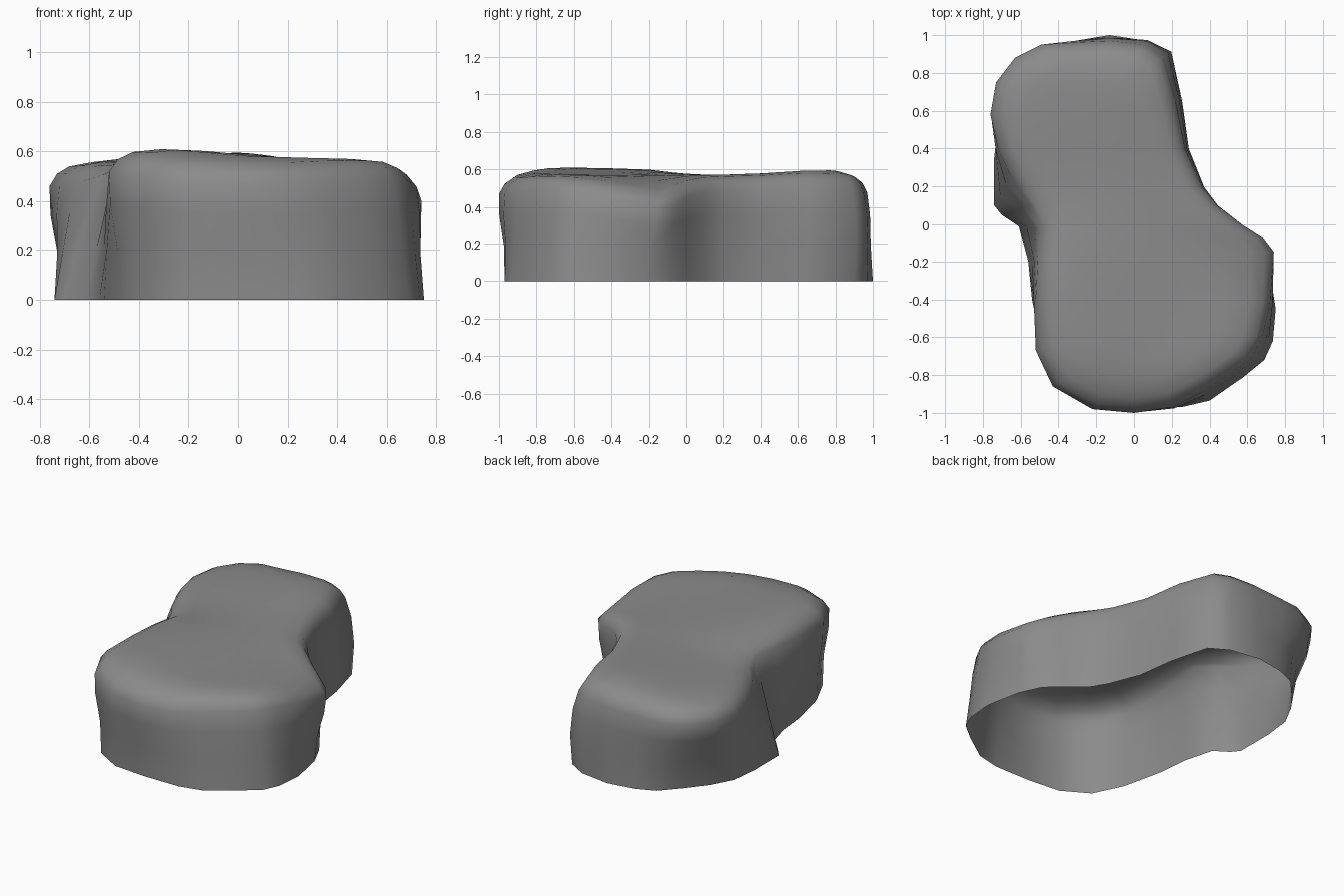
import bpy, bmesh, math
from mathutils import Vector

cube = bpy.data.objects.get("Cube")
if cube:
    bpy.data.objects.remove(cube)

# Paired outlines, counter-clockwise from the front: base x, y and shoulder x, y
OUTLINE = [
    (0, -.97, 0, -1), (.25, -.97, .2, -.97), (.4, -.935, .36, -.89),
    (.58, -.81, .5, -.8), (.69, -.72, .62, -.71), (.735, -.62, .68, -.6),
    (.75, -.45, .72, -.42), (.705, -.22, .74, -.15), (.64, -.08, .68, -.07),
    (.55, 0, .57, 0), (.43, .1, .44, .1), (.37, .2, .36, .2),
    (.29, .4, .27, .4), (.255, .65, .22, .65), (.19, .9, .15, .89),
    (.07, .97, .05, .95), (-.13, 1, -.13, .97), (-.31, .97, -.33, .96),
    (-.43, .92, -.49, .95), (-.54, .8, -.63, .88), (-.645, .67, -.73, .75),
    (-.72, .53, -.76, .58), (-.74, .35, -.72, .4), (-.74, .1, -.65, .25),
    (-.7, .05, -.55, .1), (-.61, -.01, -.49, -.02), (-.56, -.2, -.51, -.2),
    (-.54, -.4, -.52, -.4), (-.48, -.66, -.52, -.67), (-.39, -.85, -.43, -.86),
    (-.22, -.95, -.22, -.98),
]

# Humps and hollows of the top: centre x, y, radius, height
BUMPS = [
    (-.3, -.65, .4, .038), (-.35, -.2, .25, .018), (0, .72, .3, .025),
    (.75, -.15, .27, -.09), (-.42, .17, .2, -.02), (.1, -.5, .2, -.008),
]


def bump(x, y, cx, cy, radius):
    return math.exp(-((x - cx) ** 2 + (y - cy) ** 2) / radius ** 2)


def top_height(x, y):
    """Gently uneven top of the rock."""
    z = .57 + sum(h * bump(x, y, cx, cy, r) for cx, cy, r, h in BUMPS)
    z -= .15 * max(0, abs(y) - .8)
    if y > 0:
        z -= .1 * max(0, -x - .45)
    return z


def shoulder_height(x, y):
    """Top of the wall, higher and crisper in the waist on one side."""
    return top_height(x, y) - .08 + .04 * bump(x, y, -.52, 0, .22)


def spine(y):
    """Middle line that the top narrows towards."""
    y = max(-.5, min(.55, y))
    return Vector((.08 - .33 * (y + .5), y))


def wall_ring(blend, z_share, swell, corner_swell):
    ring = []
    for bx, by, sx, sy in OUTLINE:
        p = Vector((bx, by)).lerp(Vector((sx, sy)), blend)
        push = swell + corner_swell * bump(p.x, p.y, .2, .88, .22)
        p += (p - spine(p.y)).normalized() * push
        ring.append((p.x, p.y, z_share * shoulder_height(sx, sy)))
    return ring


def top_ring(inset, drop):
    ring = []
    for bx, by, sx, sy in OUTLINE:
        p = Vector((sx, sy)).lerp(spine(sy), inset)
        ring.append((p.x, p.y, top_height(p.x, p.y) - drop))
    return ring


# Rock shell, open underneath
rings = [wall_ring(0, 0, 0, 0), wall_ring(.3, .4, -.005, .03),
         wall_ring(.75, .75, .006, .02), wall_ring(1, 1, 0, 0),
         top_ring(.06, .033), top_ring(.16, .008), top_ring(.35, 0),
         top_ring(.58, 0), top_ring(.8, 0)]
bm = bmesh.new()
loops = [[bm.verts.new(co) for co in ring] for ring in rings]
count = len(OUTLINE)
for low, high in zip(loops, loops[1:]):
    for i in range(count):
        j = (i + 1) % count
        bm.faces.new((low[i], low[j], high[j], high[i]))
cap = bm.faces.new(loops[-1])
bmesh.ops.triangulate(bm, faces=[cap])

mesh = bpy.data.meshes.new("rock")
bm.to_mesh(mesh)
bm.free()
rock = bpy.data.objects.new("rock", mesh)
bpy.context.collection.objects.link(rock)

# Plain grey stone
stone = bpy.data.materials.new("grey stone")
stone.use_nodes = True
colour = (.26, .26, .26, 1)
stone.diffuse_color = colour
shader = stone.node_tree.nodes["Principled BSDF"]
shader.inputs["Base Color"].default_value = colour
shader.inputs["Roughness"].default_value = .9
mesh.materials.append(stone)

bpy.ops.object.select_all(action="DESELECT")
rock.select_set(True)
bpy.context.view_layer.objects.active = rock
bpy.ops.object.shade_smooth_by_angle(angle=math.radians(60))
